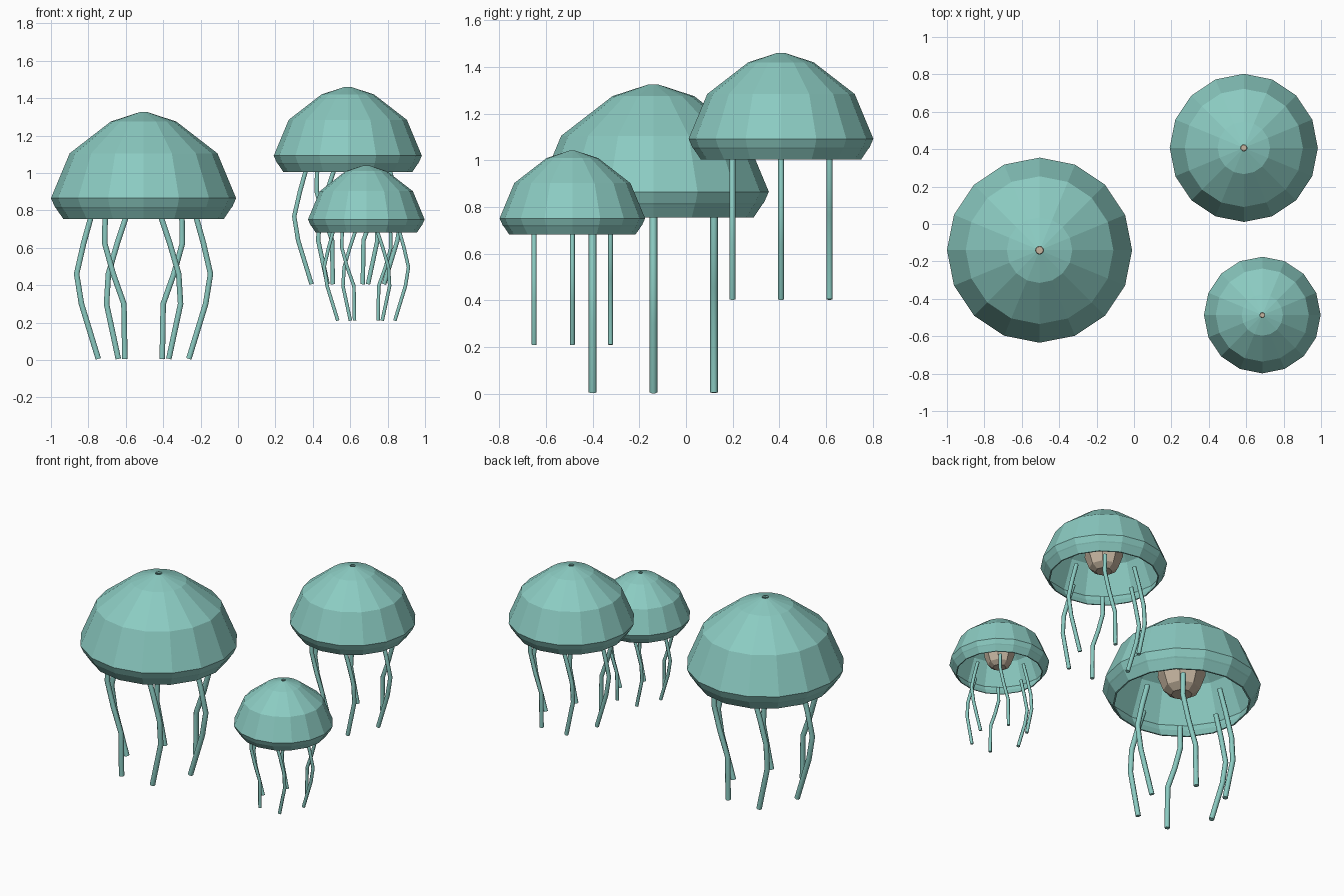
import bpy, bmesh, math
from mathutils import Vector

if "Cube" in bpy.data.objects:
    bpy.data.objects.remove(bpy.data.objects["Cube"])


def material(name, rgb):
    m = bpy.data.materials.new(name)
    m.diffuse_color = (*rgb, 1)
    m.use_nodes = True
    m.node_tree.nodes["Principled BSDF"].inputs["Base Color"].default_value = m.diffuse_color
    return m


TEAL = material("soft teal", (0.26, 0.60, 0.54))
BEIGE = material("warm beige", (0.56, 0.46, 0.35))


def place(obj, mat, origin, scale):
    bpy.context.collection.objects.link(obj)
    obj.data.materials.append(mat)
    obj.location = origin
    obj.scale = (scale,) * 3
    return obj


def lathe(name, profile, sides, closed=False, capped=False):
    """Spin (radius, z) points around z."""
    bm = bmesh.new()
    rings = []
    for r, z in profile:
        rings.append([bm.verts.new((r * math.cos(2 * math.pi * i / sides),
                                    r * math.sin(2 * math.pi * i / sides), z))
                      for i in range(sides)])
    pairs = list(zip(rings, rings[1:]))
    if closed:
        pairs.append((rings[-1], rings[0]))
    for a, b in pairs:
        for i in range(sides):
            j = (i + 1) % sides
            bm.faces.new((a[i], a[j], b[j], b[i]))
    if capped:
        bm.faces.new(rings[0])
        bm.faces.new(rings[-1])
    bmesh.ops.recalc_face_normals(bm, faces=bm.faces)
    mesh = bpy.data.meshes.new(name)
    bm.to_mesh(mesh)
    bm.free()
    return bpy.data.objects.new(name, mesh)


def tube(name, points, radius):
    """Six-sided tube along a polyline."""
    cu = bpy.data.curves.new(name, 'CURVE')
    cu.dimensions = '3D'
    cu.bevel_depth = radius
    cu.bevel_resolution = 1
    cu.use_fill_caps = True
    sp = cu.splines.new('POLY')
    sp.points.add(len(points) - 1)
    for p, co in zip(sp.points, points):
        p.co = (*co, 1)
    return bpy.data.objects.new(name, cu)


# Bell shell: outer side from rim to crown hole, then back down the inside
BELL = [(0.43, 0.0), (0.467, 0.055), (0.474, 0.063), (0.495, 0.11),
        (0.395, 0.35), (0.175, 0.52), (0.021, 0.57),
        (0.021, 0.558), (0.17, 0.508), (0.386, 0.342), (0.482, 0.11),
        (0.462, 0.064), (0.42, 0.0)]

# Inner body hanging below the crown
CORE = [(0.065, 0.06), (0.115, 0.095), (0.15, 0.19), (0.14, 0.32),
        (0.10, 0.44), (0.02, 0.535)]

# Tentacle paths: sideways positions at each height, for half of the ring
HEIGHTS = [0.02, -0.13, -0.295, -0.455, -0.749]
HALF_RING = [
    (0.0, [-0.278, -0.32, -0.358, -0.332, -0.242]),
    (-0.26, [-0.205, -0.208, -0.162, -0.105, -0.1]),
    (-0.26, [0.09, 0.14, 0.188, 0.198, 0.135]),
]


def jellyfish(label, x, y, z, scale):
    origin = Vector((x, y, z))
    place(lathe(label + "_bell", BELL, 16, closed=True), TEAL, origin, scale)
    place(lathe(label + "_inner_body", CORE, 8, capped=True), BEIGE, origin, scale)
    # the second half of the ring is the first turned half way round
    n = 1
    for sign in (1, -1):
        for depth, xs in HALF_RING:
            pts = [(sign * px, sign * depth, pz) for px, pz in zip(xs, HEIGHTS)]
            place(tube(f"{label}_tentacle_{n}", pts, 0.017), TEAL, origin, scale)
            n += 1


jellyfish("large", -0.505, -0.14, 0.755, 1.0)
jellyfish("medium", 0.587, 0.407, 1.004, 0.8)
jellyfish("small", 0.686, -0.487, 0.682, 0.63)
